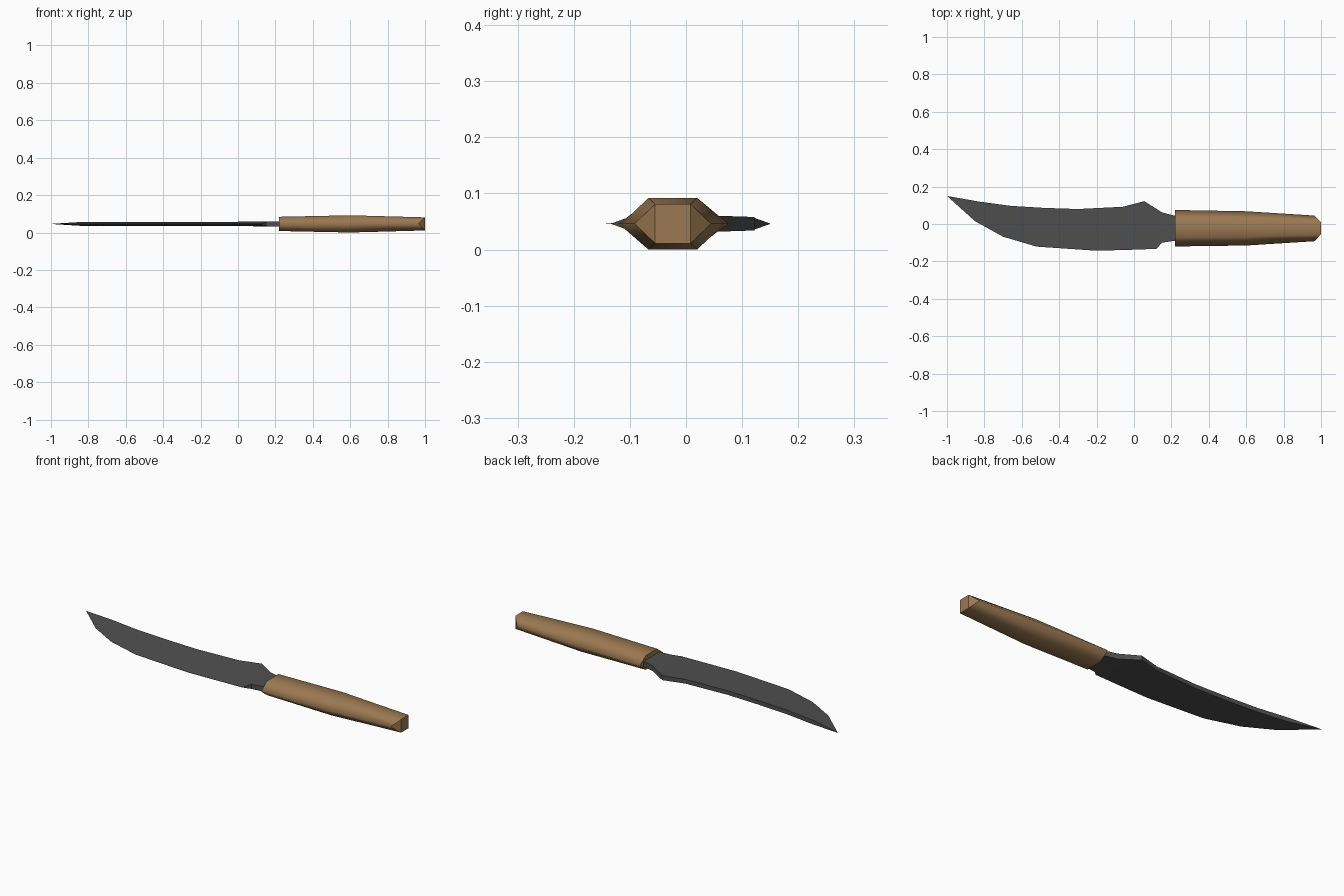
import bpy, bmesh, math

cube = bpy.data.objects.get("Cube")
if cube:
    bpy.data.objects.remove(cube)

MID_Z = 0.046


def make_material(name, rgb, roughness):
    mat = bpy.data.materials.new(name)
    mat.use_nodes = True
    mat.diffuse_color = (*rgb, 1)
    node = mat.node_tree.nodes["Principled BSDF"]
    node.inputs["Base Color"].default_value = (*rgb, 1)
    node.inputs["Roughness"].default_value = roughness
    return mat


def loft(name, rings, mat, end_faces):
    """Skin a list of equal-sized rings; end_faces lists the last ring's cap polygons."""
    bm = bmesh.new()
    loops = [[bm.verts.new(p) for p in ring] for ring in rings]
    n = len(loops[0])
    for a, b in zip(loops, loops[1:]):
        for i in range(n):
            j = (i + 1) % n
            bm.faces.new((a[i], a[j], b[j], b[i])).smooth = True
    bm.faces.new(loops[0])
    for ids in end_faces:
        bm.faces.new([loops[-1][i] for i in ids])
    bmesh.ops.remove_doubles(bm, verts=bm.verts, dist=0.0005)
    bmesh.ops.recalc_face_normals(bm, faces=bm.faces)
    mesh = bpy.data.meshes.new(name)
    bm.to_mesh(mesh)
    bm.free()
    mesh.materials.append(mat)
    obj = bpy.data.objects.new(name, mesh)
    bpy.context.collection.objects.link(obj)
    return obj


steel = make_material("dark steel", (0.08, 0.08, 0.08), 0.5)
wood = make_material("brown wood", (0.33, 0.19, 0.085), 0.7)


# Handle: six-sided grip swelling in the middle, with a wedge-cut butt
def grip_ring(x, y_low, y_high, half_z, side, side_x):
    top, bottom = MID_Z + half_z, MID_Z - half_z
    return [(side_x, y_high, MID_Z), (x, y_high - side, top),
            (x, y_low + side, top), (side_x, y_low, MID_Z),
            (x, y_low + side, bottom), (x, y_high - side, bottom)]


loft("handle", [
    grip_ring(0.22, -0.12, 0.075, 0.038, 0.05, 0.22),
    grip_ring(0.60, -0.115, 0.068, 0.046, 0.048, 0.60),
    grip_ring(1.00, -0.092, 0.045, 0.035, 0.037, 0.965),
], wood, [(0, 1, 5), (1, 2, 4, 5), (2, 3, 4)])


# Blade: spine x, y, edge x, y, then half thickness of spine and edge
stations = [
    (-1.00, 0.150, -1.00, 0.150, 0, 0),
    (-0.83, 0.120, -0.85, 0.015, 0.011, 0),
    (-0.66, 0.097, -0.70, -0.068, 0.011, 0),
    (-0.48, 0.086, -0.52, -0.121, 0.011, 0),
    (-0.30, 0.080, -0.20, -0.143, 0.011, 0),
    (-0.06, 0.092, -0.02, -0.138, 0.011, 0),
    (0.055, 0.122, 0.12, -0.133, 0.012, 0),
    (0.15, 0.062, 0.15, -0.100, 0.014, 0.012),
    (0.25, 0.036, 0.25, -0.085, 0.014, 0.014),
]
rings = [[(sx, sy, MID_Z + s), (sx, sy, MID_Z - s),
          (ex, ey, MID_Z - e - 0.0004), (ex, ey, MID_Z + e + 0.0004)]
         for sx, sy, ex, ey, s, e in stations]
# Draw the tip to a single point
rings[0] = [(-1.0, 0.15, MID_Z + 0.0004 * k) for k in (1, -1, -2, 2)]
blade = loft("blade", rings, steel, [(0, 1, 2, 3)])

bpy.context.view_layer.objects.active = blade
blade.select_set(True)
bpy.ops.object.shade_smooth_by_angle(angle=math.radians(30))
